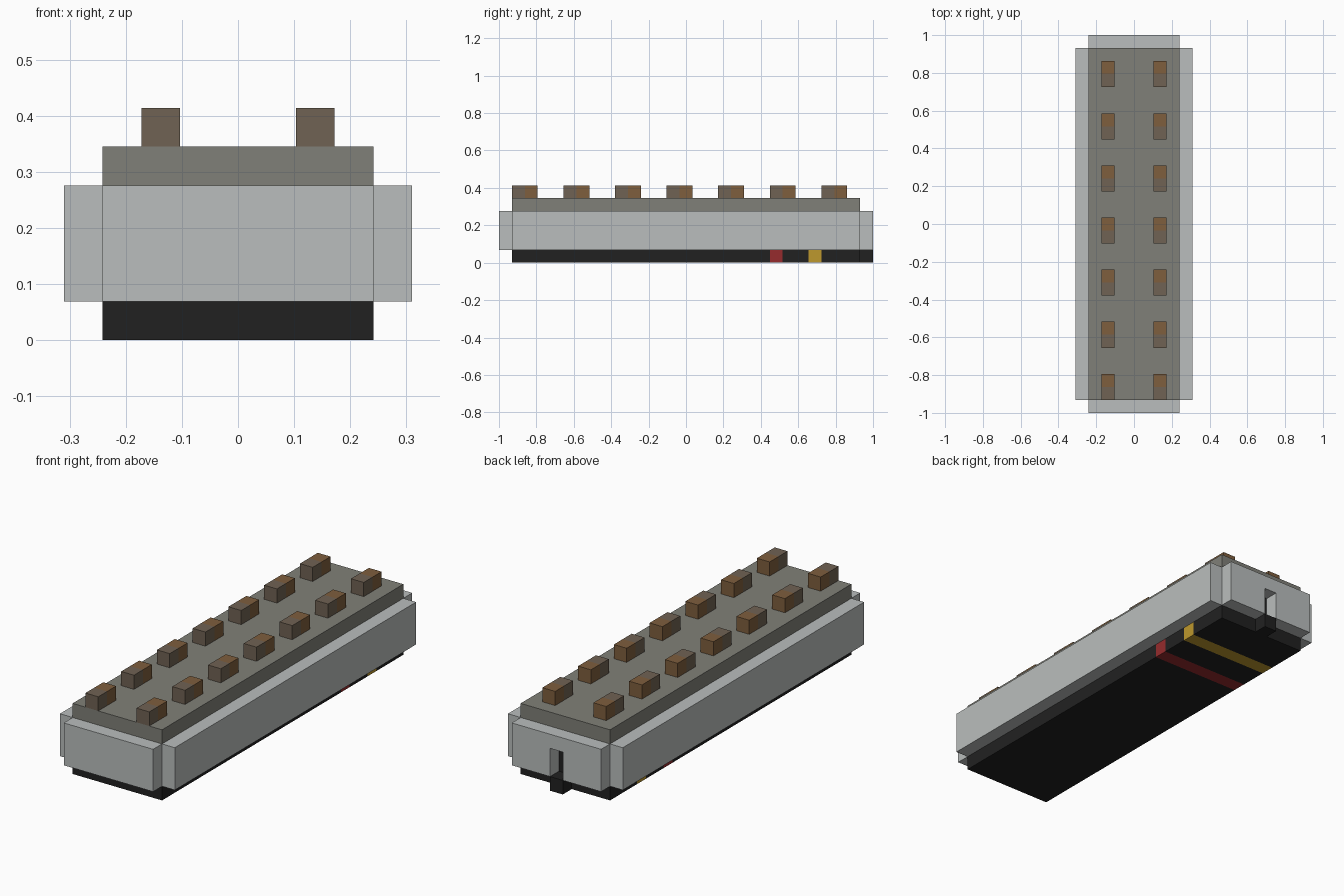
import bpy
import bmesh

cube = bpy.data.objects.get("Cube")
if cube:
    bpy.data.objects.remove(cube, do_unlink=True)

U = 2 / 29              # one block unit
HX, HY = 3.5, 13.5      # half width and half length of the core, in units


def material(name, rgb):
    # hex-style 0-255 colour turned into linear values
    linear = [((c / 255 + 0.055) / 1.055) ** 2.4 for c in rgb] + [1]
    mat = bpy.data.materials.new(name)
    mat.use_nodes = True
    mat.diffuse_color = linear
    bsdf = next(n for n in mat.node_tree.nodes if n.type == "BSDF_PRINCIPLED")
    bsdf.inputs["Base Color"].default_value = linear
    return mat


black = material("black", (33, 33, 33))
grey = material("light grey", (186, 190, 189))
olive = material("dark olive grey", (128, 128, 120))
red = material("red", (150, 43, 45))
yellow = material("yellow", (190, 152, 45))
brown = material("brown", (126, 94, 61))
dull_brown = material("dull brown", (112, 98, 83))


def finish(name, bm, mats):
    bmesh.ops.recalc_face_normals(bm, faces=bm.faces)
    bmesh.ops.scale(bm, vec=(U, U, U), verts=bm.verts)
    mesh = bpy.data.meshes.new(name)
    bm.to_mesh(mesh)
    bm.free()
    for mat in mats:
        mesh.materials.append(mat)
    obj = bpy.data.objects.new(name, mesh)
    bpy.context.collection.objects.link(obj)


def box(name, x, y, z, mats, cuts=(), rule=None):
    """Box between (min, max) ranges, cut across y, coloured by rule(y)."""
    bm = bmesh.new()
    bmesh.ops.create_cube(bm, size=1)
    for v in bm.verts:
        v.co = [r[0] if c < 0 else r[1] for c, r in zip(v.co, (x, y, z))]
    for cut in cuts:
        bmesh.ops.bisect_plane(bm, geom=bm.verts[:] + bm.edges[:] + bm.faces[:],
                               plane_co=(0, cut, 0), plane_no=(0, 1, 0))
    if rule:
        for f in bm.faces:
            f.material_index = rule(f.calc_center_median().y)
    finish(name, bm, mats)


def end_plate(name, outline, y0, y1):
    """Plate extruded along y from an x-z outline."""
    bm = bmesh.new()
    face = bm.faces.new([bm.verts.new((x, y0, z)) for x, z in outline])
    ext = bmesh.ops.extrude_face_region(bm, geom=[face])["geom"]
    bmesh.ops.translate(bm, vec=(0, y1 - y0, 0),
                        verts=[v for v in ext if isinstance(v, bmesh.types.BMVert)])
    finish(name, bm, [grey])


def stripe(y):
    return 1 if 6.5 < y < 7.5 else 2 if 9.5 < y < 10.5 else 0


# Base with two coloured bands, inner core and top deck
box("base", (-HX, HX), (-HY, HY), (0, 1), [black, red, yellow],
    cuts=(6.5, 7.5, 9.5, 10.5), rule=stripe)
box("core", (-HX, HX), (-HY, HY), (1, 4), [black])
box("top_deck", (-HX, HX), (-HY, HY), (4, 5), [olive])

# Side and end plates, the back one slotted above a small tab
for side, s in (("left", 1), ("right", -1)):
    box(side + "_plate", sorted((s * HX, s * (HX + 1))), (-HY, HY), (1, 4), [grey])
end_plate("front_plate", [(-HX, 1), (HX, 1), (HX, 4), (-HX, 4)], -HY - 1, -HY)
end_plate("back_plate", [(-HX, 1), (-0.5, 1), (-0.5, 3), (0.5, 3), (0.5, 1),
                         (HX, 1), (HX, 4), (-HX, 4)], HY, HY + 1)
box("back_tab", (-0.5, 0.5), (HY, HY + 1), (0, 1), [black])

# Two rows of studs, duller on the front half
for row, x in (("left", 1.5), ("right", -2.5)):
    for i in range(7):
        y = -HY + 4 * i
        box(f"{row}_stud_{i + 1}", (x, x + 1), (y, y + 2), (5, 6),
            [brown, dull_brown], cuts=(y + 1,), rule=lambda c, m=y + 1: int(c < m))
